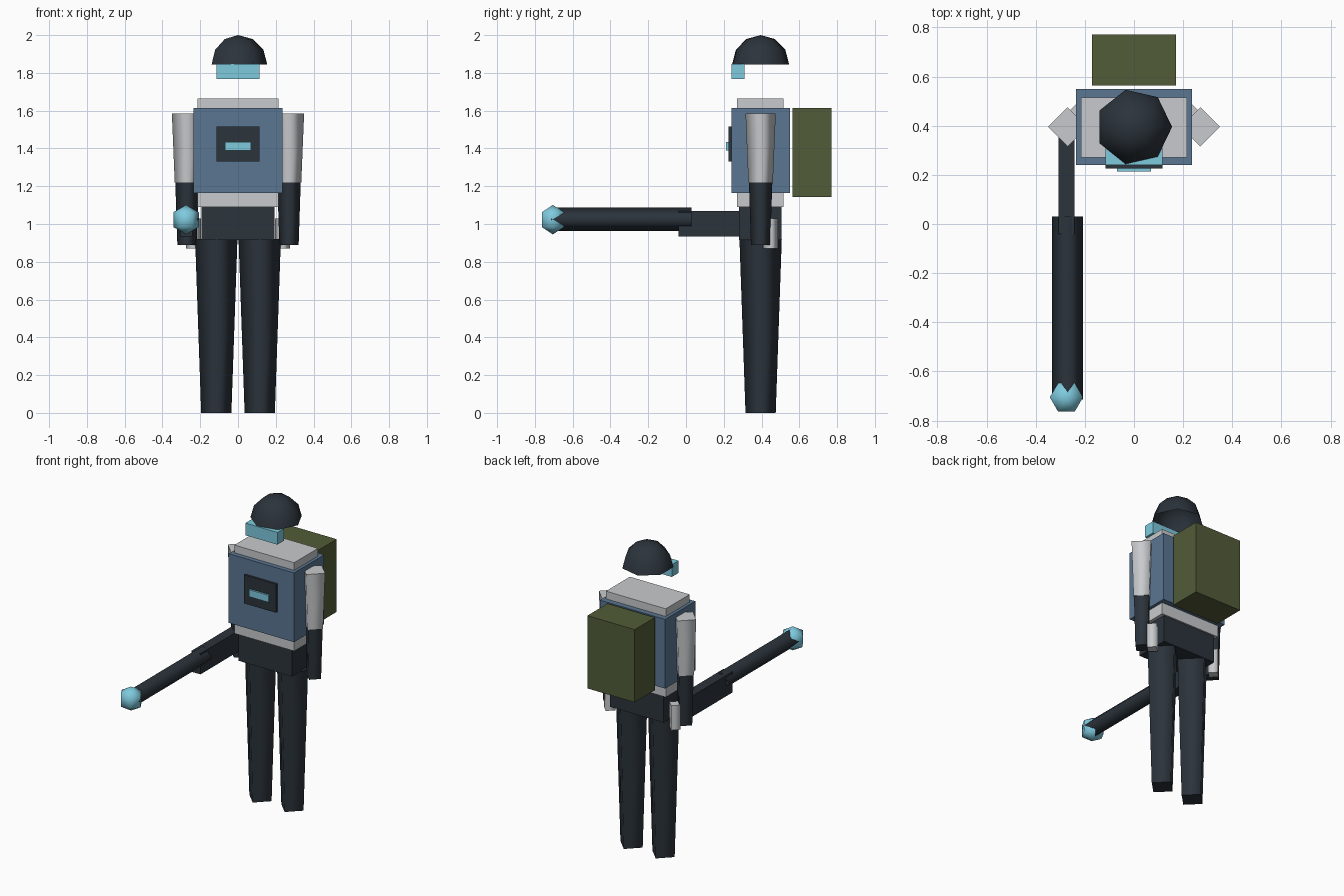
import bpy, bmesh
from math import cos, sin, pi

cube = bpy.data.objects.get("Cube")
if cube:
    bpy.data.objects.remove(cube)


def material(name, rgb):
    linear = [(c / 255 / 12.92 if c < 11 else ((c / 255 + 0.055) / 1.055) ** 2.4) for c in rgb]
    m = bpy.data.materials.new(name)
    m.use_nodes = True
    m.diffuse_color = (*linear, 1)
    m.node_tree.nodes["Principled BSDF"].inputs["Base Color"].default_value = (*linear, 1)
    return m


dark = material("charcoal", (43, 51, 59))
light = material("light grey", (200, 202, 205))
blue = material("steel blue", (91, 118, 146))
olive = material("olive green", (82, 92, 56))
cyan = material("pale cyan", (126, 202, 222))


def finish(name, bm, mat):
    bmesh.ops.recalc_face_normals(bm, faces=bm.faces)
    mesh = bpy.data.meshes.new(name)
    bm.to_mesh(mesh)
    bm.free()
    mesh.materials.append(mat)
    obj = bpy.data.objects.new(name, mesh)
    bpy.context.collection.objects.link(obj)
    return obj


def box(name, mat, x, y, z):
    """Box from its (min, max) range on each axis."""
    bm = bmesh.new()
    bmesh.ops.create_cube(bm, size=1)
    for v in bm.verts:
        v.co = [r[0] if c < 0 else r[1] for c, r in zip(v.co, (x, y, z))]
    return finish(name, bm, mat)


def turned(name, mat, sides, rings, at, caps=True):
    """Smooth faceted solid of (radius, height) rings; radius 0 is a pole."""
    bm = bmesh.new()
    loops = []
    for r, h in rings:
        count = sides if r else 1
        loops.append([bm.verts.new((r * cos(2 * pi * i / sides), r * sin(2 * pi * i / sides), h))
                      for i in range(count)])
    for a, b in zip(loops, loops[1:]):
        for i in range(sides):
            j = (i + 1) % sides
            corners = [a[i % len(a)], a[j % len(a)], b[j % len(b)], b[i % len(b)]]
            bm.faces.new(list(dict.fromkeys(corners))).smooth = True
    if caps:
        for loop in (loops[0], loops[-1]):
            if len(loop) > 1:
                for e in bm.faces.new(loop).edges:
                    e.smooth = False
    obj = finish(name, bm, mat)
    obj.location = at
    return obj


def ball_rings(radius, steps, last):
    return [(radius * sin(pi * i / steps) if 0 < i < steps else 0, radius * cos(pi * i / steps))
            for i in range(last + 1)]


# Torso, vest and hips
box("torso", light, (-0.215, 0.215), (0.27, 0.515), (1.09, 1.665))
box("vest", blue, (-0.235, 0.235), (0.24, 0.55), (1.165, 1.615))
box("hips", dark, (-0.193, 0.193), (0.28, 0.505), (0.915, 1.092))

# Chest unit and backpack
box("chest_panel", dark, (-0.115, 0.115), (0.225, 0.25), (1.33, 1.515))
box("chest_screen", cyan, (-0.07, 0.07), (0.213, 0.23), (1.39, 1.435))
box("backpack", olive, (-0.17, 0.17), (0.563, 0.77), (1.142, 1.615))

# Helmet shell and visor
turned("helmet", dark, 7, ball_rings(0.155, 6, 3), (0, 0.395, 1.845), caps=False)
box("visor", cyan, (-0.115, 0.115), (0.24, 0.31), (1.767, 1.846))

# Limbs and hip pouches
for side, s in (("left", 1), ("right", -1)):
    turned(side + "_leg", dark, 4, [(0.08, 0), (0.112, 0.92)], (0.115 * s, 0.395, 0))
    turned(side + "_upper_arm", light, 4, [(0.065, 1.22), (0.08, 1.585)], (0.27 * s, 0.395, 0))
    turned(side + "_forearm", dark, 4, [(0.051, 0.89), (0.062, 1.22)], (0.27 * s, 0.395, 0))
    turned(side + "_hip_canister", light, 4, [(0.04, 0.87), (0.04, 1.03)], (0.235 * s, 0.448, 0))

# Long launcher held forward at the right hip
box("launcher_body", dark, (-0.308, -0.242), (-0.04, 0.4), (0.935, 1.07))
barrel = turned("launcher_barrel", dark, 4, [(0.063, -0.03), (0.063, 0.715)], (-0.27, 0, 1.025))
barrel.rotation_euler.x = pi / 2
turned("launcher_tip", cyan, 6, ball_rings(0.078, 3, 3), (-0.275, -0.705, 1.023))
